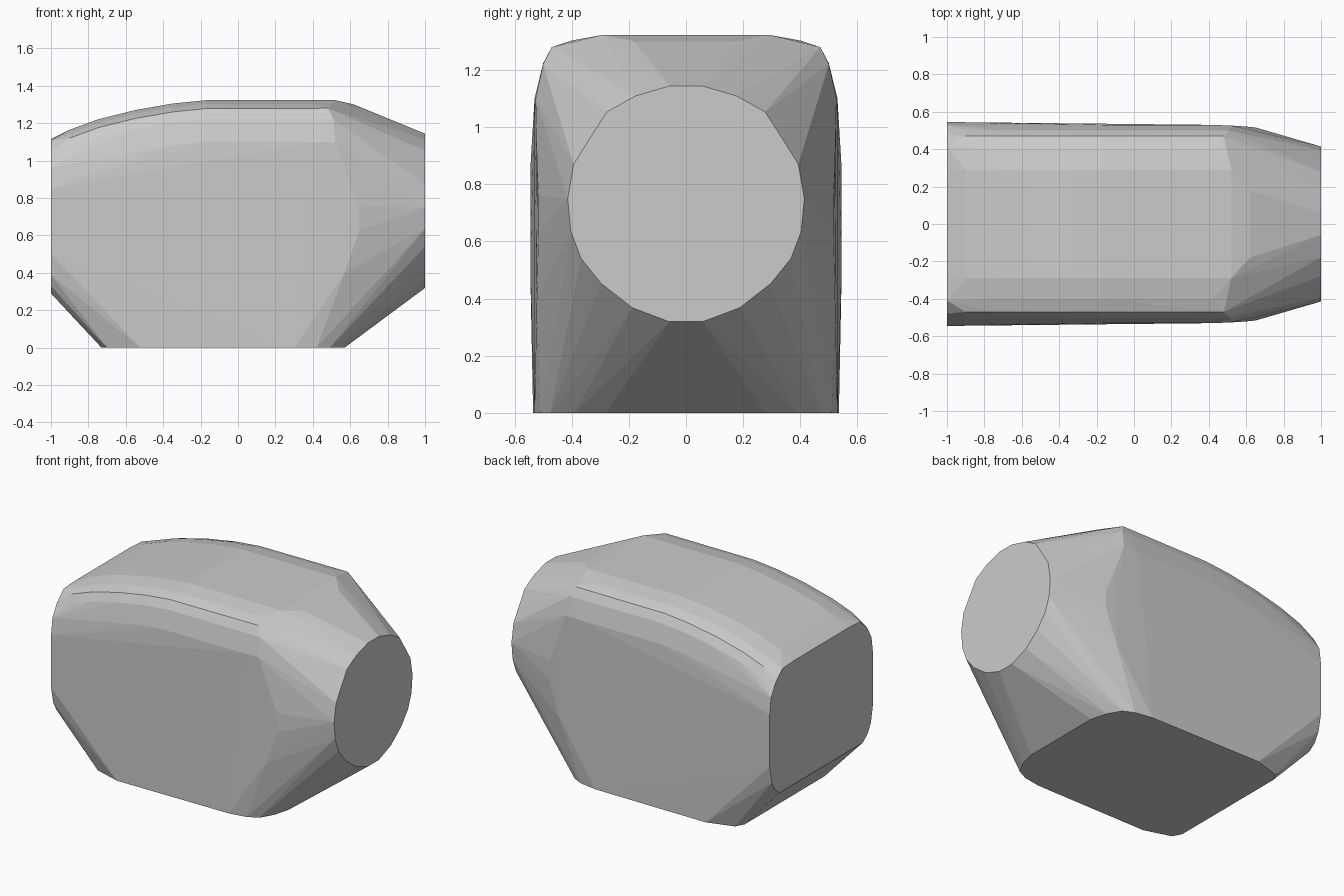
import bpy, bmesh
from math import radians

if "Cube" in bpy.data.objects:
    bpy.data.objects.remove(bpy.data.objects["Cube"])

# Half sections (y, z) of the two flat ends
round_end = [(.058, 1.144), (.177, 1.109), (.277, 1.053), (.337, .96),
             (.393, .87), (.414, .75), (.403, .635), (.367, .54),
             (.297, .453), (.188, .368), (.058, .319)]
square_end = [(.29, 1.115), (.41, 1.108), (.48, 1.045), (.53, .96), (.545, .85),
              (.545, .5), (.523, .39), (.49, .33), (.44, .29)]

# Half outline (x, y) of the flat base
base = [(-.73, .42), (-.70, .48), (-.52, .535), (.30, .53), (.42, .51),
        (.49, .475), (.54, .39), (.57, .28)]

# Arched top line (x, z) and the rounded shoulder (y, drop) swept along it
arch = [(-.9, 1.165), (-.75, 1.22), (-.55, 1.27), (-.35, 1.305), (-.17, 1.323), (.42, 1.323)]
shoulder = [(.29, 0), (.40, .02), (.47, .045), (.50, .1), (.53, .223)]

# Rim where the body turns toward the round end (x, y, z)
rim = [(.52, .29, 1.323), (.62, .18, 1.30), (.48, .47, 1.28), (.51, .50, 1.22),
       (.52, .526, 1.1), (.60, .521, .87), (.65, .516, .76), (.65, .516, .63),
       (.57, .522, .4)]

points = [(1, y, z) for y, z in round_end]
points += [(-1, y, z) for y, z in square_end]
points += [(x, y, 0) for x, y in base]
points += [(x, y, z - drop) for x, z in arch for y, drop in shoulder]
points += rim

# Mirror the half and wrap it in one faceted convex skin
bm = bmesh.new()
for x, y, z in points:
    bm.verts.new((x, y, z))
    bm.verts.new((x, -y, z))
hull = bmesh.ops.convex_hull(bm, input=bm.verts)
loose = [v for v in bm.verts if not v.link_faces]
bmesh.ops.delete(bm, geom=loose, context='VERTS')
bmesh.ops.dissolve_limit(bm, angle_limit=radians(.5), verts=bm.verts, edges=bm.edges)
bmesh.ops.recalc_face_normals(bm, faces=bm.faces)

mesh = bpy.data.meshes.new("faceted_body")
bm.to_mesh(mesh)
bm.free()
body = bpy.data.objects.new("faceted_body", mesh)
bpy.context.collection.objects.link(body)
